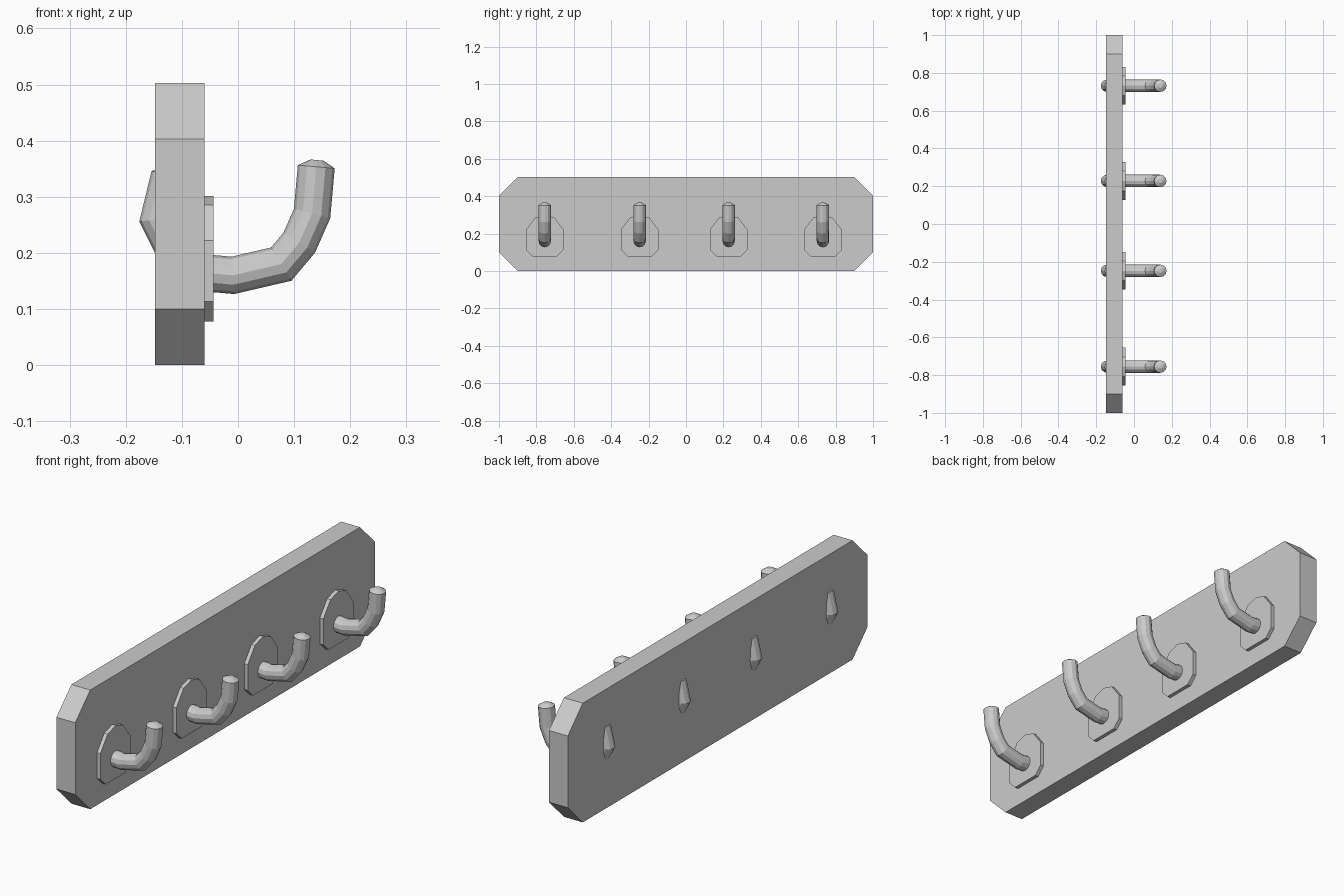
import bpy, bmesh, math
from mathutils import Vector

if "Cube" in bpy.data.objects:
    bpy.data.objects.remove(bpy.data.objects["Cube"])


def finish(name, bm):
    bmesh.ops.recalc_face_normals(bm, faces=bm.faces)
    mesh = bpy.data.meshes.new(name)
    bm.to_mesh(mesh)
    bm.free()
    obj = bpy.data.objects.new(name, mesh)
    bpy.context.collection.objects.link(obj)
    return obj


def slab(name, outline, x0, x1, y=0.0):
    """Extrude a (y, z) outline along x."""
    bm = bmesh.new()
    face = bm.faces.new([bm.verts.new((x0, y + p, z)) for p, z in outline])
    ext = bmesh.ops.extrude_face_region(bm, geom=[face])
    moved = [v for v in ext["geom"] if isinstance(v, bmesh.types.BMVert)]
    bmesh.ops.translate(bm, verts=moved, vec=(x1 - x0, 0, 0))
    return finish(name, bm)


def mirrored(half):
    """Complete a right-hand outline (bottom to top) with its mirror."""
    return half + [(-p, z) for p, z in reversed(half) if p > 0]


def tube(name, path, radius, y, sides=12):
    """Mitred round tube along an (x, z) path, with slightly domed ends."""
    pts = [Vector((x, 0, z)) for x, z in path]
    up = Vector((0, 1, 0))
    bm = bmesh.new()
    rings = []

    def ring(centre, normal, rn, ry):
        out = []
        for i in range(sides):
            a = math.tau * i / sides
            p = centre + normal * (rn * math.cos(a)) + up * (ry * math.sin(a))
            out.append(bm.verts.new((p.x, p.y + y, p.z)))
        rings.append(out)

    last = len(pts) - 1
    for i, p in enumerate(pts):
        d0 = (p - pts[max(i - 1, 0)]).normalized()
        d1 = (pts[min(i + 1, last)] - p).normalized()
        t = (d0 + d1).normalized()
        n = up.cross(t)
        miter = 1.0 if i in (0, last) else 1 / max(0.5, t.dot(d1))
        if i == 0:
            ring(p - t * 0.012, n, radius * 0.35, radius * 0.35)
        ring(p, n, radius * miter, radius)
        if i == last:
            ring(p + t * 0.012, n, radius * 0.35, radius * 0.35)

    for a, b in zip(rings, rings[1:]):
        for i in range(sides):
            j = (i + 1) % sides
            bm.faces.new((a[i], a[j], b[j], b[i]))
    bm.faces.new(rings[0])
    bm.faces.new(rings[-1])
    return finish(name, bm)


# Backboard with clipped corners
slab("backboard", mirrored([(0.9, 0.0), (1.0, 0.1), (1.0, 0.403), (0.9, 0.503)]),
     -0.148, -0.06)

# Plates and hooks; each hook passes through the board and bulges at the back
plate = mirrored([(0.065, 0.078), (0.1, 0.113), (0.1, 0.222),
                  (0.052, 0.285), (0.0, 0.301)])
hook = [(-0.122, 0.338), (-0.141, 0.26), (-0.105, 0.188), (-0.055, 0.164),
        (-0.009, 0.160), (0.077, 0.180), (0.109, 0.218), (0.132, 0.270),
        (0.1395, 0.3535)]
for k, y in enumerate((-0.755, -0.248, 0.228, 0.732), 1):
    slab(f"hook_plate_{k}", plate, -0.065, -0.044, y)
    tube(f"hook_{k}", hook, 0.033, y)
